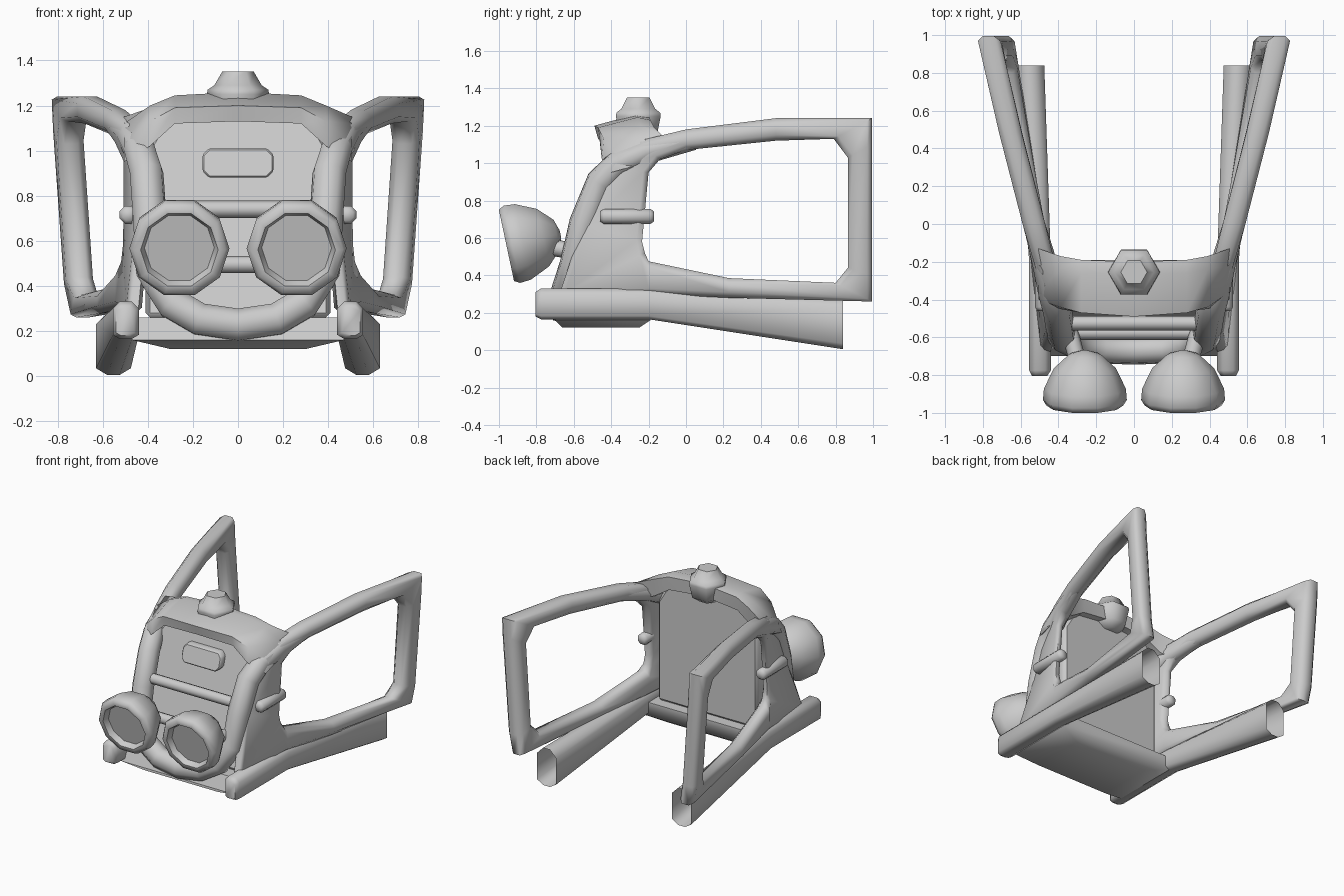
import bpy, bmesh
from math import cos, sin, pi, radians
from mathutils import Vector, Matrix

if "Cube" in bpy.data.objects:
    bpy.data.objects.remove(bpy.data.objects["Cube"])


def finish(bm, name, mirror=False, bevel=0):
    bmesh.ops.recalc_face_normals(bm, faces=bm.faces)
    me = bpy.data.meshes.new(name)
    bm.to_mesh(me)
    bm.free()
    ob = bpy.data.objects.new(name, me)
    bpy.context.collection.objects.link(ob)
    if bevel:
        m = ob.modifiers.new("bevel", 'BEVEL')
        m.width, m.segments = bevel, 1
    if mirror:
        ob.modifiers.new("mirror", 'MIRROR')
    smooth(ob)
    return ob


def smooth(ob):
    bpy.ops.object.select_all(action='DESELECT')
    ob.select_set(True)
    bpy.context.view_layer.objects.active = ob
    bpy.ops.object.shade_smooth_by_angle(angle=radians(62))


def skin(name, rings, loop=False, start=True, end=True, mirror=False):
    """Join equal-sized point rings into a surface."""
    bm = bmesh.new()
    vs = [[bm.verts.new(p) for p in r] for r in rings]
    n = len(rings[0])
    for i in range(len(vs) if loop else len(vs) - 1):
        a, b = vs[i], vs[(i + 1) % len(vs)]
        for j in range(n):
            k = (j + 1) % n
            bm.faces.new((a[j], a[k], b[k], b[j]))
    if not loop:
        if start:
            bm.faces.new(vs[0])
        if end:
            bm.faces.new(vs[-1])
    return finish(bm, name, mirror)


def hull(name, pts, bevel=0):
    """Convex solid, each point repeated on both sides of x = 0."""
    bm = bmesh.new()
    for x, y, z in pts:
        bm.verts.new((x, y, z))
        bm.verts.new((-x, y, z))
    bmesh.ops.convex_hull(bm, input=bm.verts)
    bmesh.ops.dissolve_limit(bm, angle_limit=0.03, verts=bm.verts, edges=bm.edges)
    return finish(bm, name, bevel=bevel)


def tube(name, pts, r, mirror=False, scale=None):
    cu = bpy.data.curves.new(name, 'CURVE')
    cu.dimensions = '3D'
    cu.bevel_depth, cu.bevel_resolution, cu.use_fill_caps = r, 2, True
    sp = cu.splines.new('POLY')
    sp.points.add(len(pts) - 1)
    for i, (p, co) in enumerate(zip(sp.points, pts)):
        p.co = (*co, 1)
        p.radius = scale[i] if scale else 1
    ob = bpy.data.objects.new(name, cu)
    bpy.context.collection.objects.link(ob)
    bpy.ops.object.select_all(action='DESELECT')
    ob.select_set(True)
    bpy.context.view_layer.objects.active = ob
    bpy.ops.object.convert(target='MESH')
    ob = bpy.context.view_layer.objects.active
    if mirror:
        ob.modifiers.new("mirror", 'MIRROR')
    smooth(ob)


def lathe(name, profile, sides, mat, phase=0, mirror=False):
    rings = [[mat @ Vector((r * cos(phase + 2 * pi * i / sides),
                            r * sin(phase + 2 * pi * i / sides), d))
              for i in range(sides)] for r, d in profile]
    return skin(name, rings, mirror=mirror)


# Side frame: outer and inner edge of each section, with half thickness
frame = [((.46, -.68, .29), (.485, -.22, .52), .035),
         ((.42, -.55, .68), (.485, -.235, .58), .03),
         ((.42, -.45, .98), (.485, -.20, .95), .03),
         ((.46, -.25, 1.12), (.50, -.14, 1.02), .055),
         ((.53, 0, 1.18), (.53, 0, 1.07), .06),
         ((.655, .48, 1.24), (.65, .48, 1.12), .06),
         ((.772, .995, 1.24), (.725, .79, 1.13), .06),
         ((.765, .995, 1.1), (.74, .865, 1.03), .06),
         ((.715, .995, .4), (.70, .865, .44), .06),
         ((.69, .995, .26), (.67, .80, .36), .055),
         ((.57, .23, .28), (.57, .23, .385), .055),
         ((.49, -.2, .30), (.49, -.2, .475), .055)]
rings = []
for o, i, t in frame:
    o, i = Vector(o), Vector(i)
    c = .03 / (i - o).length
    rings.append([o.lerp(i, u) + Vector((v * t, 0, 0)) for u, v in
                  ((0, .5), (c, 1), (1 - c, 1), (1, .5), (1, -.5), (1 - c, -1), (c, -1), (0, -.5))])
skin("side_frame", rings, loop=True, mirror=True)

# Lower side beams, hollow at the rear
rings = []
for y, x0, x1, z0, z1, c in ((-.805, .46, .54, .18, .31, .02), (-.775, .44, .555, .165, .33, .03),
                             (-.2, .44, .555, .165, .33, .03), (.84, .475, .63, .005, .28, .05)):
    rings.append([(x0 + c, y, z0), (x1 - c, y, z0), (x1, y, z0 + c * .6), (x1, y, z1 - c),
                  (x1 - c, y, z1), (x0 + c, y, z1), (x0, y, z1 - c), (x0, y, z0 + c * .6)])
skin("lower_beam", rings, end=False, mirror=True)

# Top rails turning down into the front posts and round the lower lip
half = [(.54, .04, 1.125), (.475, -.2, 1.065), (.435, -.36, 1.0), (.405, -.46, .90),
        (.39, -.55, .68), (.38, -.60, .46), (.29, -.645, .32), (.17, -.665, .25)]
size = [.72, .85, .95, 1, 1, 1, 1, 1]
tube("front_surround", half + [(0, -.67, .225)] + [(-x, y, z) for x, y, z in half[::-1]], .077,
     scale=size + [1] + size[::-1])

# Hood arch over the grille: front low, front top, crown, back, back low
st = [(0, (-.47, 1.13), (-.49, 1.2), (-.27, 1.26), (-.20, 1.25), (-.20, 1.16)),
      (.28, (-.46, 1.12), (-.47, 1.19), (-.26, 1.245), (-.19, 1.23), (-.20, 1.13)),
      (.39, (-.45, 1.02), (-.44, 1.13), (-.24, 1.2), (-.17, 1.19), (-.19, 1.06)),
      (.505, (-.40, .95), (-.36, 1.03), (-.22, 1.12), (-.13, 1.15), (-.15, 1.02))]
st = [(-s[0], *s[1:]) for s in st[:0:-1]] + st
skin("hood_arch", [[(s[0], y, z) for y, z in s[1:]] for s in st])

# Grille block, floor tray and badge plate
hull("grille_panel", [(.41, -.58, .26), (.41, -.25, .26), (.41, -.365, 1.0), (.41, -.25, 1.0),
                      (.31, -.32, 1.165), (.31, -.25, 1.165)], .02)
hull("floor_tray", [(.47, -.70, .16), (.47, -.19, .16), (.3, -.66, .12), (.3, -.25, .12),
                    (.47, -.66, .26), (.47, -.19, .26)])
hull("grille_plate", [(x, y + (z - .95) * .3, z) for y in (-.43, -.34)
                      for x, z in ((.13, .88), (.158, .91), (.158, .98), (.13, 1.01))], .008)

# Grille bars and side rods
for z, y in ((.74, -.525), (.495, -.575)):
    tube("grille_bar", [(-.34, y, z), (.34, y, z)], .038)
along_y = Matrix.Translation((.485, -.46, .715)) @ Matrix.Rotation(-pi / 2, 4, 'X')
lathe("side_rod", [(.028, 0), (.043, .02), (.043, .27), (.028, .29)], 8, along_y, pi / 8, True)

# Headlamps, tipped slightly down, on short stalks
lamp = Matrix.Translation((.26, -.96, .56)) @ Matrix.Rotation(radians(-90 + 12), 4, 'X')
lathe("headlamp", [(.155, .04), (.172, .0), (.205, 0), (.222, .03), (.217, .09), (.165, .2),
                   (.085, .275), (.02, .295)], 10, lamp, 0, True)
tube("headlamp_stalk", [(.30, -.72, .55), (.345, -.55, .52)], .045, True)

# Six-sided roof beacon
lathe("roof_beacon", [(.06, 1.11), (.115, 1.15), (.138, 1.25), (.135, 1.27), (.105, 1.29), (.07, 1.35)],
      6, Matrix.Translation((0, -.255, 0)))
